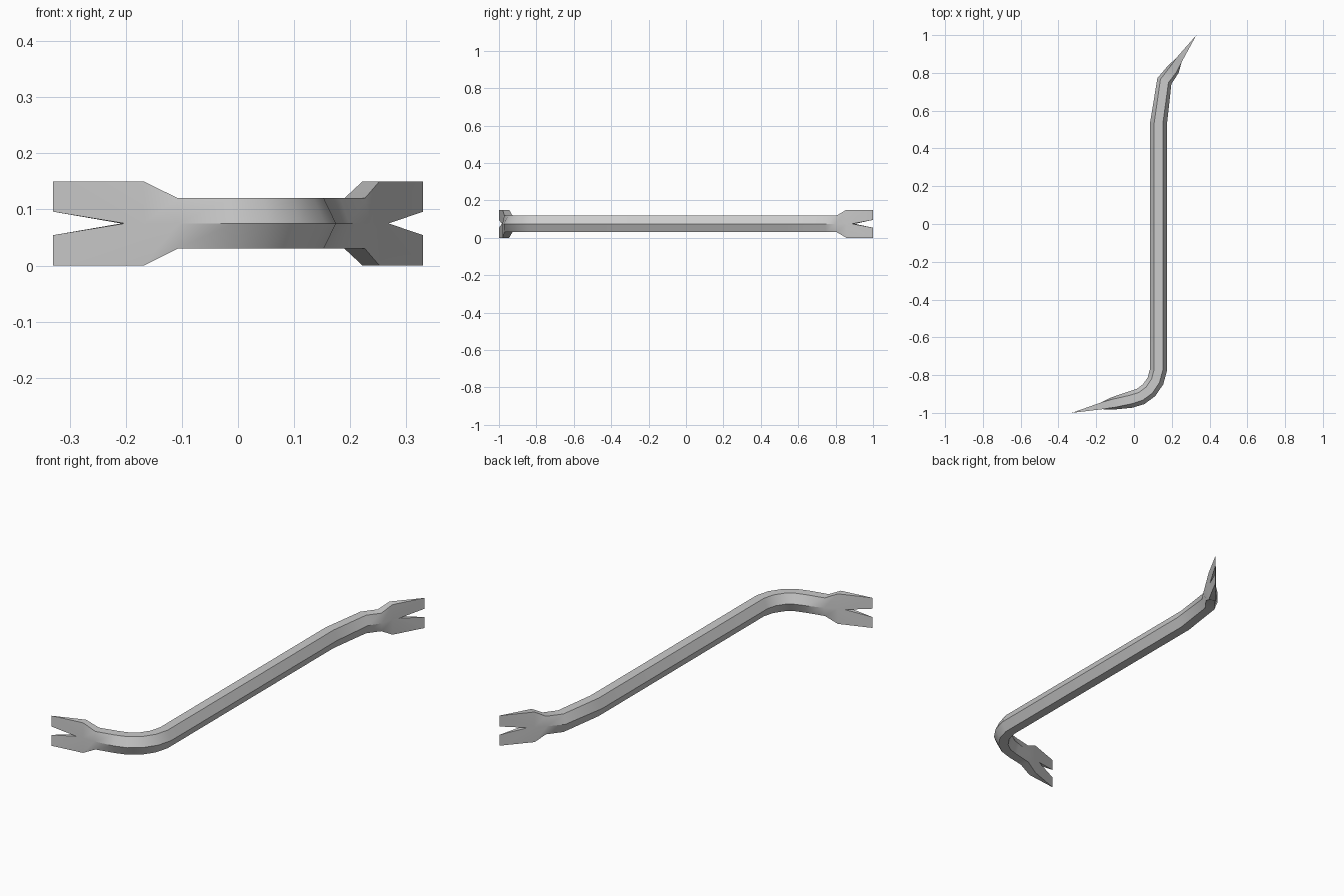
import bpy, bmesh
from mathutils import Vector

if "Cube" in bpy.data.objects:
    bpy.data.objects.remove(bpy.data.objects["Cube"])

ZC = 0.075           # mid height of the bar
NOTCH = 0.21         # notch start, as a fraction of the blade length
TIP_H, SLOT_H = 0.075, 0.021

# Sections along the bar: x, y, ridge half-depth, flat half-width, half-height
sections = [
    (-0.172, -0.963, 0.018, 0.018, 0.075),
    (-0.112, -0.950, 0.033, 0.022, 0.045),
    (-0.020, -0.930, 0.044, 0.023, 0.045),
    (0.035, -0.913, 0.045, 0.023, 0.045),
    (0.080, -0.880, 0.045, 0.023, 0.045),
    (0.114, -0.830, 0.045, 0.023, 0.045),
    (0.130, -0.770, 0.045, 0.023, 0.045),
    (0.130, 0.535, 0.045, 0.023, 0.045),
    (0.161, 0.757, 0.040, 0.023, 0.045),
    (0.208, 0.819, 0.034, 0.022, 0.045),
    (0.237, 0.867, 0.018, 0.018, 0.075),
]
tips = [Vector((-0.33, -1.0)), Vector((0.33, 1.0))]

bm = bmesh.new()
centres = [tips[0]] + [Vector(s[:2]) for s in sections] + [tips[1]]


def vert(p, z):
    return bm.verts.new((p.x, p.y, ZC + z))


# Hexagonal rings, each set square to the bend
rings, normals = [], []
for i, (x, y, t, f, h) in enumerate(sections, 1):
    c = centres[i]
    d = ((c - centres[i - 1]).normalized() + (centres[i + 1] - c).normalized()).normalized()
    n = Vector((d.y, -d.x))
    normals.append(n)
    rings.append([vert(c + n * a, z) for a, z in
                  ((t, 0), (f, h), (-f, h), (-t, 0), (-f, -h), (f, -h))])

# Shaft
for a, b in zip(rings, rings[1:]):
    for k in range(6):
        j = (k + 1) % 6
        bm.faces.new((a[k], a[j], b[j], b[k]))


# Forked blade tapering to a sharp tip
def claw(ring, centre, tip, n, depth):
    p = centre.lerp(tip, NOTCH)
    apex = [vert(p + n * s * depth * (1 - NOTCH), 0) for s in (1, -1)]
    for s, (right, left) in ((1, (1, 2)), (-1, (5, 4))):
        outer, inner = vert(tip, s * TIP_H), vert(tip, s * SLOT_H)
        bm.faces.new((ring[right], ring[0], apex[0], inner, outer))
        bm.faces.new((ring[left], ring[3], apex[1], inner, outer))
        bm.faces.new((ring[right], ring[left], outer))
        bm.faces.new((apex[0], apex[1], inner))


claw(rings[0], centres[1], tips[0], normals[0], 0.018)
claw(rings[-1], centres[-2], tips[1], normals[-1], 0.018)

bmesh.ops.recalc_face_normals(bm, faces=bm.faces)
mesh = bpy.data.meshes.new("crowbar")
bm.to_mesh(mesh)
bm.free()
bar = bpy.data.objects.new("crowbar", mesh)
bpy.context.collection.objects.link(bar)
bpy.context.view_layer.objects.active = bar
bar.select_set(True)
bpy.ops.object.shade_smooth_by_angle(angle=0.6)
